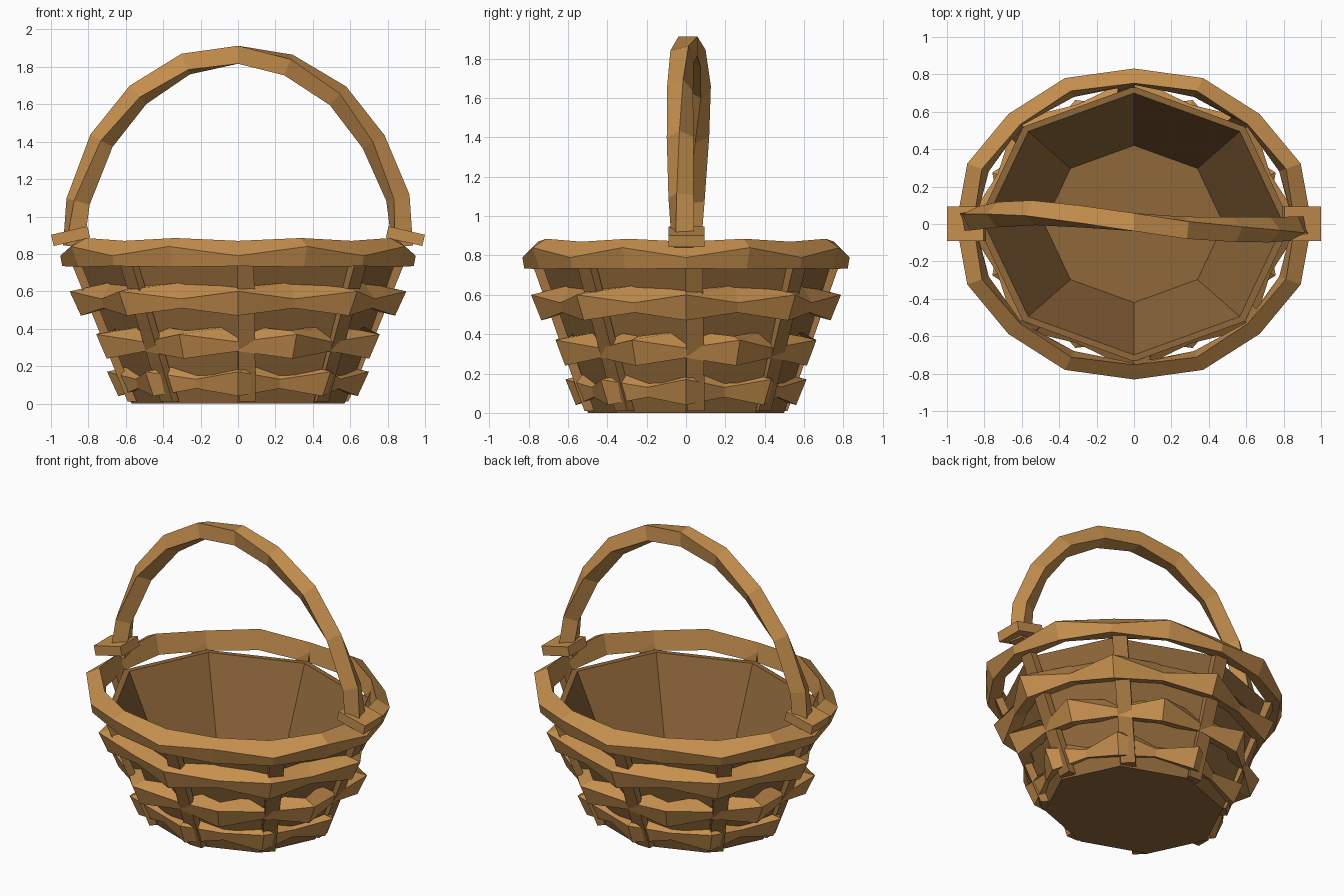
import bpy
from math import sin, cos, pi, radians
from mathutils import Vector, Matrix

if "Cube" in bpy.data.objects:
    bpy.data.objects.remove(bpy.data.objects["Cube"], do_unlink=True)

SQUASH = 0.875  # depth of the oval compared with its width


def material(name, rgb):
    m = bpy.data.materials.new(name)
    m.use_nodes = True
    m.diffuse_color = (*rgb, 1)
    m.node_tree.nodes["Principled BSDF"].inputs["Base Color"].default_value = (*rgb, 1)
    return m


light_wood = material("light_wood", (0.56, 0.275, 0.076))
rib_wood = material("rib_wood", (0.36, 0.175, 0.052))
dark_wood = material("dark_wood", (0.275, 0.138, 0.043))


def mesh_object(name, verts, faces, mat):
    me = bpy.data.meshes.new(name)
    me.from_pydata(verts, [], faces)
    me.materials.append(mat)
    ob = bpy.data.objects.new(name, me)
    bpy.context.collection.objects.link(ob)
    return ob


def loft(name, rings, mat, closed=False, caps=True):
    """Skin equal-sized rings of points, looped or with end caps."""
    n, k = len(rings), len(rings[0])
    verts = [p for ring in rings for p in ring]
    faces = []
    for i in range(n if closed else n - 1):
        j = (i + 1) % n
        for a in range(k):
            b = (a + 1) % k
            faces.append((i * k + a, i * k + b, j * k + b, j * k + a))
    if caps and not closed:
        faces.append(tuple(reversed(range(k))))
        faces.append(tuple(range((n - 1) * k, n * k)))
    return mesh_object(name, verts, faces, mat)


def oval(r, z, angle):
    return (r * cos(angle), r * SQUASH * sin(angle), z)


# Eight-sided tub: outer wall, thin lip, inner wall and floor
tub_profile = [(0.57, 0), (0.84, 0.75), (0.80, 0.75), (0.48, 0.05)]
loft("tub", [[oval(r, z, i * pi / 4) for i in range(8)] for r, z in tub_profile], dark_wood)


# Woven hoops: a four-point section that alternates between two shapes
def hoop(name, even, odd):
    rings = []
    for i in range(16):
        section = odd if i % 2 else even
        rings.append([oval(r, z, i * pi / 8) for r, z in reversed(section)])
    loft(name, rings, light_wood, closed=True)


def weave(r, z):
    """Sections over a rib (outer) and between ribs (tucked in)."""
    over = [(r, z + 0.06), (r - 0.06, z - 0.07), (r - 0.14, z - 0.05), (r - 0.10, z + 0.08)]
    under = [(r - 0.11, z + 0.02), (r - 0.12, z - 0.03), (r - 0.20, z - 0.01), (r - 0.17, z + 0.11)]
    return over, under


over, under = weave(0.70, 0.11)
hoop("lower_weave", over, under)
over, under = weave(0.82, 0.31)
hoop("middle_weave", under, over)
over, under = weave(0.90, 0.54)
hoop("upper_weave", over, under)
hoop("rim",
     [(0.95, 0.79), (0.94, 0.735), (0.85, 0.74), (0.86, 0.87)],
     [(0.965, 0.84), (0.92, 0.73), (0.84, 0.76), (0.88, 0.885)])

# Upright ribs, set just beside the tub corners
for i in range(8):
    a = i * pi / 4
    side = Vector((-sin(a), cos(a), 0))
    out = Vector((cos(a), sin(a), 0))
    rings = []
    for r, z, shift in ((0.59, 0.01, 0.05), (0.91, 0.80, 0.04)):
        c = Vector(oval(r, z, a)) + side * shift
        rings.append([c + side * s * 0.045 + out * o
                      for s, o in ((-1, -0.05), (1, -0.05), (1, 0), (-1, 0))])
    loft("rib_%d" % (i + 1), rings, rib_wood)

# Arched handle with a slow twist: path points are x, y, z
path = [Vector(p) for p in (
    (-0.88, 0.02, 0.84), (-0.855, 0.03, 1.08), (-0.73, 0.05, 1.405), (-0.535, 0.06, 1.65),
    (-0.28, 0.04, 1.815), (0, 0.01, 1.865), (0.27, -0.02, 1.81), (0.535, -0.03, 1.645),
    (0.725, -0.03, 1.40), (0.855, -0.025, 1.10), (0.88, -0.015, 0.84))]
rings = []
for i, p in enumerate(path):
    t = (path[min(i + 1, 10)] - path[max(i - 1, 0)]).normalized()
    u = Vector((0, 1, 0))
    v = t.cross(u).normalized()
    roll = radians(45 + (i - 5) * 16)
    rings.append([p + (u * cos(roll + k * pi / 2) + v * sin(roll + k * pi / 2)) * 0.068
                  for k in range(4)])
loft("handle", rings, light_wood)

# Tilted clamps holding the handle on the rim
for name, s in (("left_clamp", 1), ("right_clamp", -1)):
    place = Matrix.Translation((s * 0.895, 0.002, 0.895)) @ Matrix.Rotation(s * radians(13), 4, "Y")
    rings = [[place @ Vector((x * 0.1, y * 0.092, z * 0.031))
              for x, y in ((-1, -1), (1, -1), (1, 1), (-1, 1))] for z in (-1, 1)]
    loft(name, rings, light_wood)

# Make every part face outward, with flat faces
import bmesh
for ob in bpy.context.collection.objects:
    if ob.type == "MESH":
        bm = bmesh.new()
        bm.from_mesh(ob.data)
        bmesh.ops.recalc_face_normals(bm, faces=bm.faces)
        bm.to_mesh(ob.data)
        bm.free()
